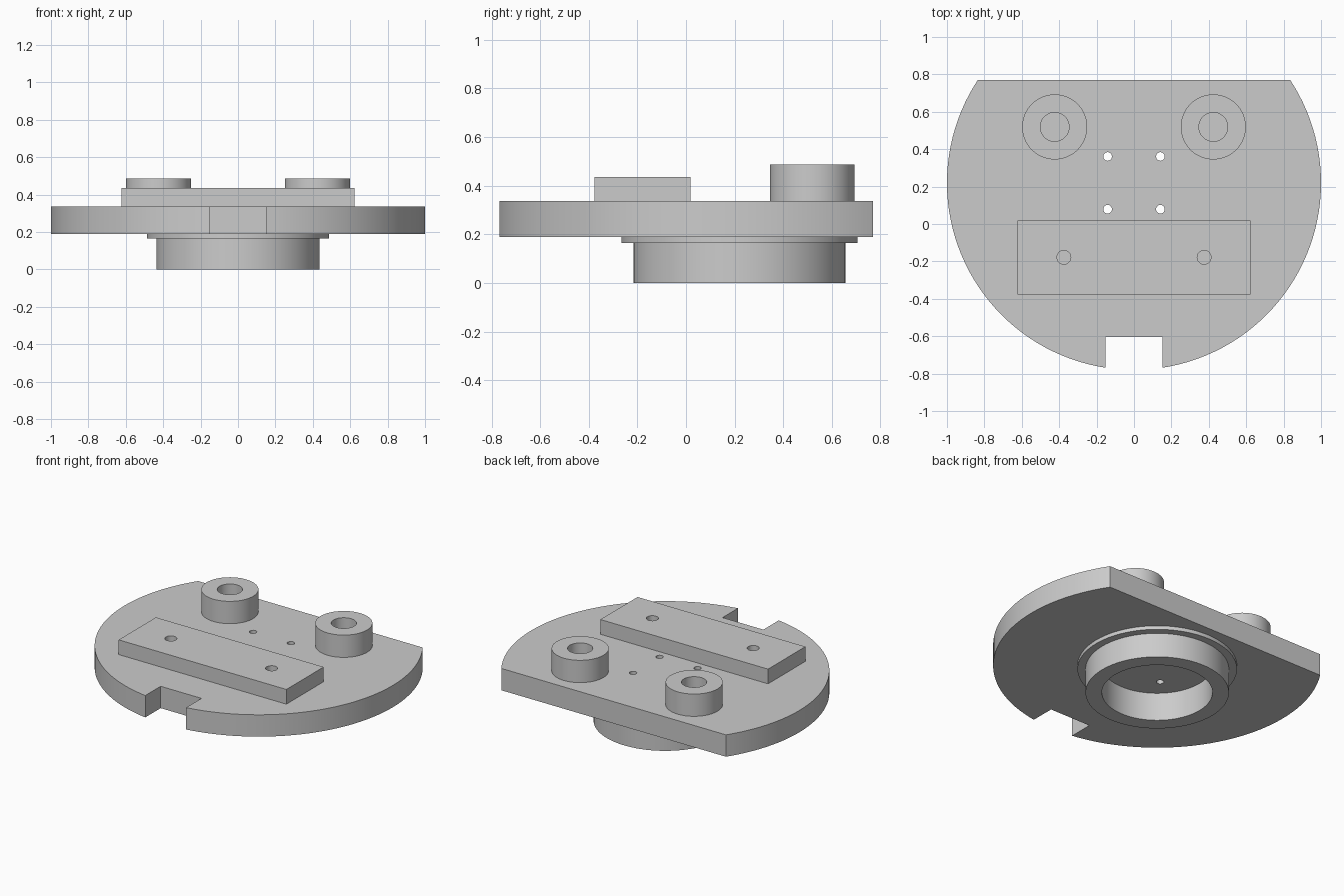
import bpy, bmesh
from math import radians
from mathutils import Matrix

if "Cube" in bpy.data.objects:
    bpy.data.objects.remove(bpy.data.objects["Cube"])

grey = bpy.data.materials.new("plain grey")
grey.use_nodes = True
grey.diffuse_color = (0.6, 0.6, 0.6, 1)
grey.node_tree.nodes["Principled BSDF"].inputs["Base Color"].default_value = (0.6, 0.6, 0.6, 1)

CY = 0.22                      # centre line of disc, socket and screws
UNDER, TOP = 0.19, 0.337       # faces of the base plate


def finish(name, bm):
    bmesh.ops.recalc_face_normals(bm, faces=bm.faces)
    mesh = bpy.data.meshes.new(name)
    bm.to_mesh(mesh)
    bm.free()
    mesh.materials.append(grey)
    obj = bpy.data.objects.new(name, mesh)
    bpy.context.collection.objects.link(obj)
    return obj


def cylinder(name, x, y, r, z0, z1, sides=64):
    bm = bmesh.new()
    bmesh.ops.create_cone(bm, cap_ends=True, segments=sides, radius1=r, radius2=r,
                          depth=z1 - z0, matrix=Matrix.Translation((x, y, (z0 + z1) / 2)))
    return finish(name, bm)


def box(name, x0, x1, y0, y1, z0, z1):
    bm = bmesh.new()
    centre = Matrix.Translation(((x0 + x1) / 2, (y0 + y1) / 2, (z0 + z1) / 2))
    bmesh.ops.create_cube(bm, size=1,
                          matrix=centre @ Matrix.Diagonal((x1 - x0, y1 - y0, z1 - z0, 1)))
    return finish(name, bm)


def lathe(name, x, y, profile, sides=96):
    """Revolve a closed (radius, height) profile about a vertical axis."""
    bm = bmesh.new()
    verts = [bm.verts.new((x + r, y, z)) for r, z in profile]
    edges = [bm.edges.new((a, b)) for a, b in zip(verts, verts[1:] + verts[:1])]
    bmesh.ops.spin(bm, geom=verts + edges, cent=(x, y, 0), axis=(0, 0, 1),
                   angle=radians(360), steps=sides, use_merge=True)
    bmesh.ops.remove_doubles(bm, verts=bm.verts, dist=1e-5)
    return finish(name, bm)


def cut(obj, cutters):
    """Subtract every cutter, apply, then discard it."""
    bpy.context.view_layer.objects.active = obj
    for cutter in cutters:
        cutter.hide_render = True
        mod = obj.modifiers.new("cut", "BOOLEAN")
        mod.operation, mod.solver, mod.object = "DIFFERENCE", "EXACT", cutter
        bpy.ops.object.modifier_apply(modifier=mod.name)
        bpy.data.objects.remove(cutter)


# Base plate: disc with a flat back, a front notch and four screw holes
plate = cylinder("base_plate", 0, CY, 1, UNDER, TOP, 128)
cut(plate, [box("back_cutter", -2, 2, 0.769, 2, -1, 1),
            box("notch_cutter", -0.152, 0.152, -2, -0.605, -1, 1)]
    + [cylinder("screw_cutter", sx * 0.141, CY + sy * 0.141, 0.023, -1, 1, 32)
       for sx in (-1, 1) for sy in (-1, 1)])

# Mounting bar with two holes
bar = box("mounting_bar", -0.624, 0.624, -0.377, 0.019, TOP, 0.436)
cut(bar, [cylinder("bar_cutter", sx * 0.375, -0.178, 0.037, 0, 1, 32) for sx in (-1, 1)])

# Hollow bosses near the back
bosses = [lathe(side + "_boss", sx * 0.424, 0.519,
                [(0.077, TOP), (0.174, TOP), (0.174, 0.487), (0.077, 0.487)], 64)
          for side, sx in (("left", 1), ("right", -1))]

# Round socket below, with its flange against the plate
socket = lathe("socket_ring", 0, CY, [(0.337, 0), (0.437, 0), (0.437, 0.165),
                                      (0.486, 0.165), (0.486, UNDER), (0.337, UNDER)])

# Smooth the round walls, keep edges sharp
bpy.ops.object.select_all(action="DESELECT")
for obj in [plate, bar, socket] + bosses:
    obj.select_set(True)
bpy.context.view_layer.objects.active = plate
bpy.ops.object.shade_smooth_by_angle(angle=radians(30))
